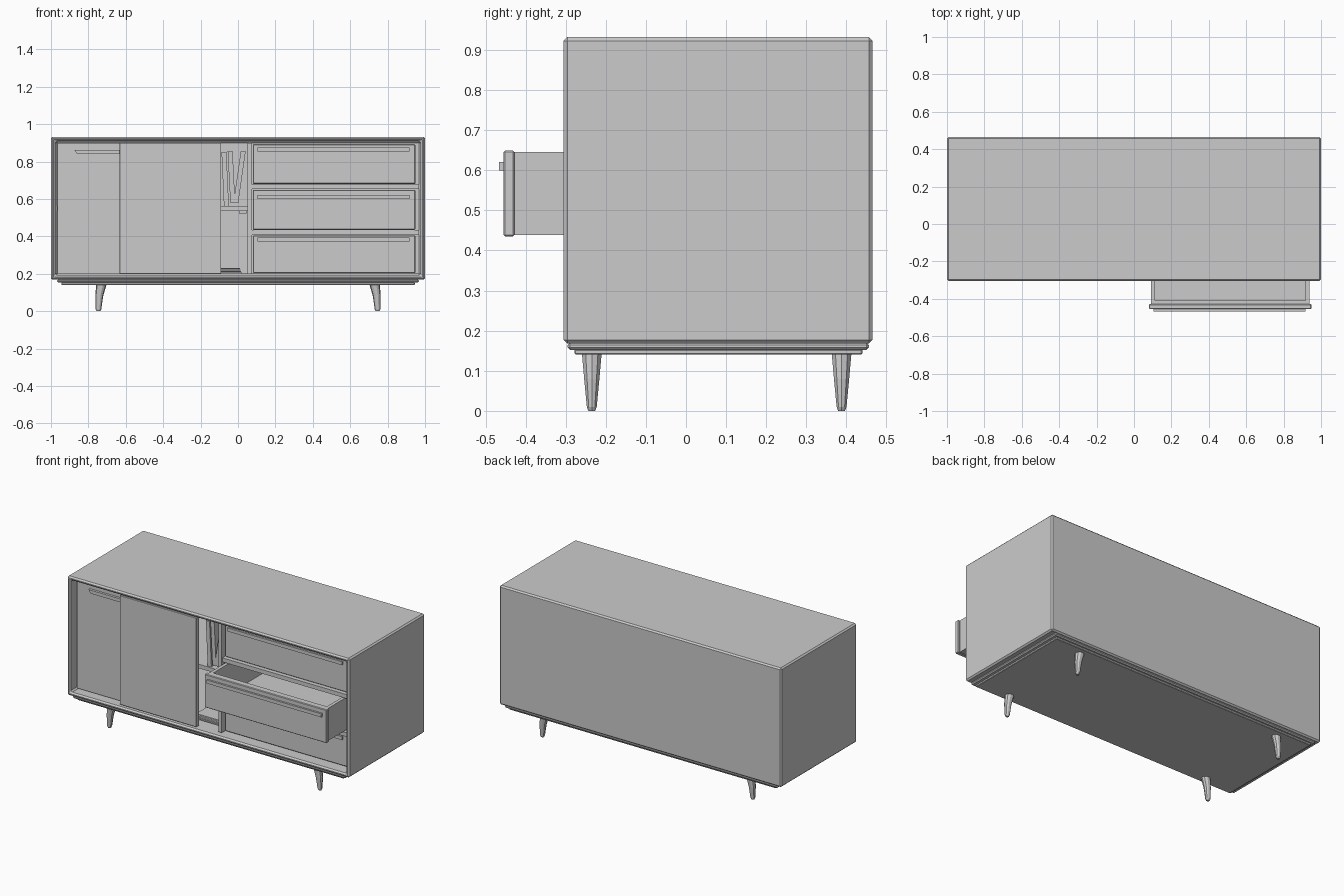
import bpy, bmesh, math
from mathutils import Matrix

if "Cube" in bpy.data.objects:
    bpy.data.objects.remove(bpy.data.objects["Cube"])


def finish(name, bm, bevel=0.0):
    bmesh.ops.recalc_face_normals(bm, faces=bm.faces)
    me = bpy.data.meshes.new(name)
    bm.to_mesh(me)
    bm.free()
    ob = bpy.data.objects.new(name, me)
    bpy.context.collection.objects.link(ob)
    if bevel:
        mod = ob.modifiers.new("edge_bevel", 'BEVEL')
        mod.width = bevel
        mod.segments = 1
        mod.limit_method = 'ANGLE'
    return ob


def add_box(bm, x0, x1, y0, y1, z0, z1):
    mat = Matrix.Translation(((x0 + x1) / 2, (y0 + y1) / 2, (z0 + z1) / 2)) @ \
        Matrix.Diagonal((x1 - x0, y1 - y0, z1 - z0, 1))
    return bmesh.ops.create_cube(bm, size=1, matrix=mat)['verts']


def box(name, x0, x1, y0, y1, z0, z1, bevel=0.0):
    bm = bmesh.new()
    add_box(bm, x0, x1, y0, y1, z0, z1)
    return finish(name, bm, bevel)


def open_box(name, x0, x1, y0, y1, z0, z1, wall, depth, normal, bevel=0.0):
    """Box hollowed out through the face that points along normal."""
    bm = bmesh.new()
    add_box(bm, x0, x1, y0, y1, z0, z1)
    bm.normal_update()
    face = max(bm.faces, key=lambda f: sum(a * b for a, b in zip(f.normal, normal)))
    bmesh.ops.inset_region(bm, faces=[face], thickness=wall)
    new = bmesh.ops.extrude_discrete_faces(bm, faces=[face])['faces'][0]
    bmesh.ops.translate(bm, verts=new.verts, vec=[-depth * n for n in normal])
    return finish(name, bm, bevel)


def rings(name, levels, sides):
    """Loft of elliptical rings given as (x, y, z, rx, ry)."""
    bm = bmesh.new()
    loops = []
    for x, y, z, rx, ry in levels:
        loops.append([bm.verts.new((x + rx * math.cos(2 * math.pi * i / sides),
                                    y + ry * math.sin(2 * math.pi * i / sides), z))
                      for i in range(sides)])
    for a, b in zip(loops, loops[1:]):
        for i in range(sides):
            j = (i + 1) % sides
            bm.faces.new((a[i], a[j], b[j], b[i]))
    bm.faces.new(loops[0])
    bm.faces.new(loops[-1])
    return finish(name, bm)


# Carcass, open at the front
open_box("carcass", -1, 1, -0.305, 0.465, 0.168, 0.932, 0.033, 0.735, (0, -1, 0), 0.009)

# Stepped plinth below
box("plinth_upper", -0.967, 0.967, -0.295, 0.456, 0.152, 0.170, 0.006)
box("plinth_lower", -0.945, 0.945, -0.278, 0.440, 0.140, 0.154, 0.003)

# Splayed tapered legs
for sx, side in ((-1, "left"), (1, "right")):
    for y, end in ((-0.235, "front"), (0.388, "back")):
        profile = ((0.145, 0.730, 0.028, 0.026), (0.08, 0.742, 0.021, 0.020),
                   (0.01, 0.746, 0.015, 0.013), (0.0, 0.746, 0.010, 0.009))
        rings(f"{end}_{side}_leg", [(sx * cx, y, z, rx, ry) for z, cx, rx, ry in profile], 10)

# Interior: divider, drawer rails, shelf and its peg
box("centre_divider", 0.052, 0.075, -0.272, 0.43, 0.2, 0.9)
for i, z in enumerate((0.407, 0.652)):
    box(f"drawer_rail_{i + 1}", 0.075, 0.967, -0.265, 0.43, z, z + 0.026)
box("shelf", -0.967, 0.052, -0.21, 0.43, 0.535, 0.561)
box("shelf_peg", 0.005, 0.045, -0.19, -0.17, 0.522, 0.535)

# Sliding doors, the right one in front
box("rear_sliding_door", -0.966, -0.42, -0.25, -0.225, 0.2, 0.9)
box("front_sliding_door", -0.634, -0.09, -0.293, -0.266, 0.2, 0.9, 0.002)

# Handle strip of the rear door with a slanted end
bm = bmesh.new()
for v in add_box(bm, -0.875, -0.48, -0.265, -0.249, 0.840, 0.862):
    if v.co.x < -0.8 and v.co.z < 0.85:
        v.co.x += 0.015
finish("rear_door_handle", bm)

# Three drawers, the middle one pulled out
for name, z0, z1, y in (("top", 0.680, 0.893, -0.245),
                        ("middle", 0.435, 0.649, -0.455),
                        ("bottom", 0.203, 0.405, -0.245)):
    box(f"{name}_drawer_front", 0.080, 0.948, y, y + 0.027, z0, z1, 0.004)
    open_box(f"{name}_drawer_box", 0.090, 0.937, y + 0.025, y + 0.65,
             z0 + 0.003, z1 - 0.003, 0.03, z1 - z0 - 0.02, (0, 0, 1))
    zh = z1 - 0.018 if name == "top" else (z1 - 0.028 if name == "middle" else z1 - 0.01)
    box(f"{name}_drawer_handle", 0.105, 0.917, y - 0.012, y + 0.002, zh - 0.022, zh)

# Leaning books on the shelf: bottom x, top x of each centre
for i, (xb, xt, top) in enumerate(((-0.062, -0.075, 0.85), (-0.028, -0.042, 0.855),
                                   (-0.012, 0.028, 0.857))):
    bm = bmesh.new()
    for v in add_box(bm, -0.013, 0.013, -0.2, 0.0, 0.562 + 0.015 * (i > 0), top):
        v.co.x += xt if v.co.z > 0.7 else xb
    finish(f"book_{i + 1}", bm)

# Flat stack on the cabinet floor
box("stack_base", -0.16, 0.022, -0.2, 0.0, 0.2, 0.208)
for i in range(3):
    box(f"stacked_sheet_{i + 1}", -0.16, 0.016 - 0.002 * i, -0.195, -0.005,
        0.209 + i * 0.008, 0.216 + i * 0.008)
